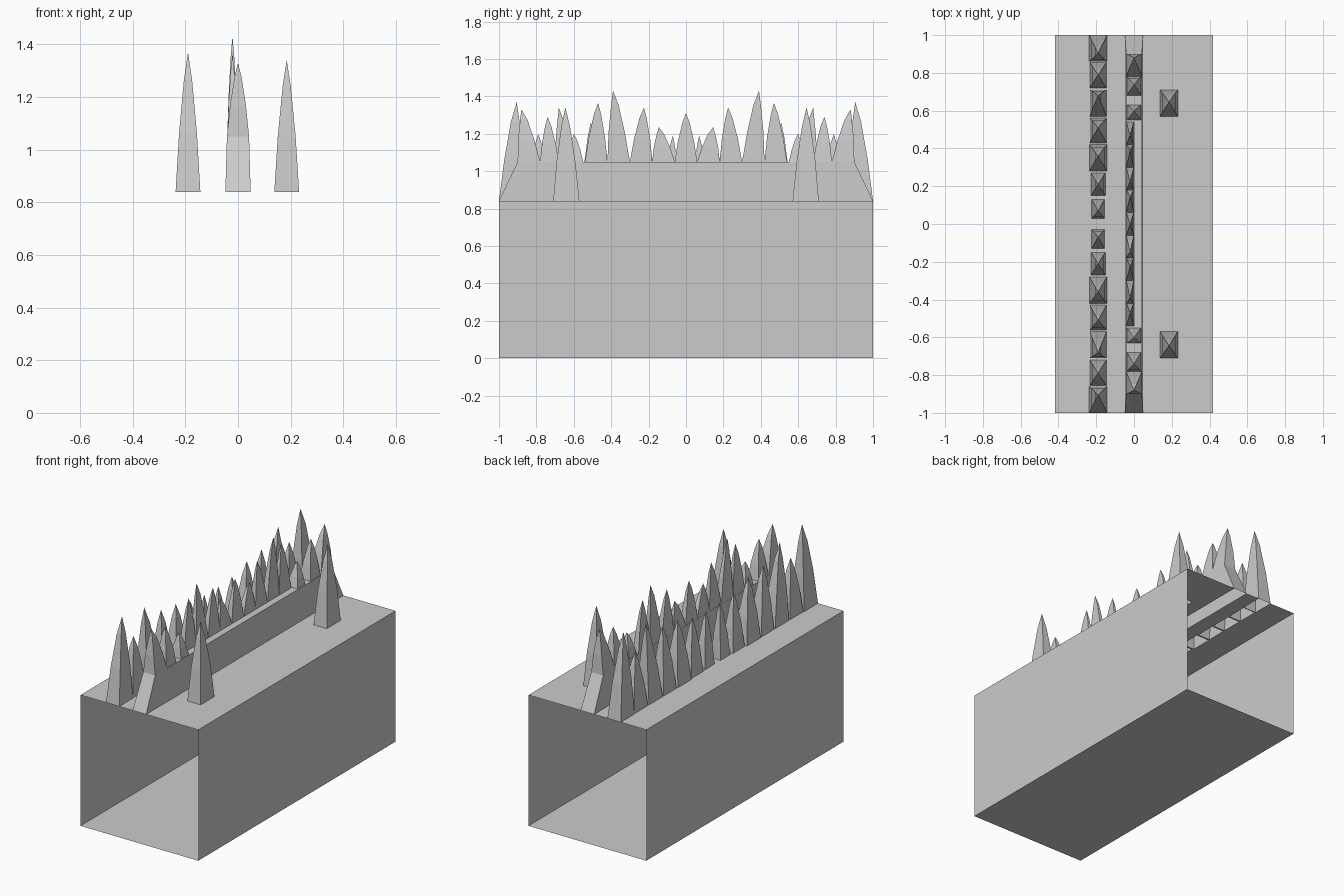
import bpy

if "Cube" in bpy.data.objects:
    bpy.data.objects.remove(bpy.data.objects["Cube"])

H = 0.84       # deck height
RIDGE = 1.05   # height of the central ridge


def make(name, verts, faces):
    mesh = bpy.data.meshes.new(name)
    mesh.from_pydata(verts, [], faces)
    mesh.update()
    ob = bpy.data.objects.new(name, mesh)
    bpy.context.collection.objects.link(ob)
    return ob


def spike(name, x, hw, y0, y1, z, tip_y, tip_z, mid=0.8):
    # Four-sided spike, open below, with a narrow shoulder ring under the tip
    cy, hy = (y0 + y1) / 2, abs(y1 - y0) / 2
    verts = []
    for t, s in ((0, 1), (0.42, 0.72), (mid, 0.33)):
        c = cy + (tip_y - cy) * t * 0.85
        zz = z + (tip_z - z) * t
        for sx, sy in ((-1, -1), (1, -1), (1, 1), (-1, 1)):
            verts.append((x + sx * hw * s, c + sy * hy * s, zz))
    verts.append((x, tip_y, tip_z))
    faces = []
    for r in (0, 4):
        for i in range(4):
            j = (i + 1) % 4
            faces.append((r + i, r + j, r + 4 + j, r + 4 + i))
    faces += [(8 + i, 8 + (i + 1) % 4, 12) for i in range(4)]
    return make(name, verts, faces)


def both_ends(name, x, hw, y0, y1, z, tip_y, tip_z):
    # Same spike at the back and mirrored to the front
    spike(name + "_back", x, hw, y0, y1, z, tip_y, tip_z)
    spike(name + "_front", x, hw, -y1, -y0, z, -tip_y, tip_z)


# Rows as (half width, y start, y end, tip y, tip z)
left_row = [(.034, .03, .13, .07, 1.19), (.038, .15, .27, .21, 1.20),
            (.046, .28, .42, .36, 1.24), (.044, .43, .56, .51, 1.26),
            (.044, .57, .71, .68, 1.34), (.044, .72, .855, .79, 1.20),
            (.047, .86, 1.0, .905, 1.37)]
ridge_row = [(.02, .06, .18, .145, 1.235), (.02, .18, .30, .225, 1.34),
             (.02, .30, .42, .39, 1.43), (.02, .42, .54, .47, 1.365)]
wide_row = [(.036, .55, .63, .60, 1.20), (.038, .68, .78, .74, 1.29),
            (.042, .78, .90, .88, 1.33)]
LX, RX = -.19, .185

for i, (hw, a, b, ty, tz) in enumerate(left_row):
    both_ends(f"left_spike_{i}", LX, hw, a, b, H, ty, tz)
for i, (hw, a, b, ty, tz) in enumerate(ridge_row):
    both_ends(f"ridge_spike_{i}", -.021, hw, a, b, RIDGE, ty, tz)
for i, (hw, a, b, ty, tz) in enumerate(wide_row):
    both_ends(f"ridge_wide_spike_{i}", 0, hw, a, b, RIDGE, ty, tz)
spike("ridge_spike_middle", -.021, .02, -.06, .06, RIDGE, 0, 1.31)
both_ends("right_spike", RX, .047, .57, .71, H, .645, 1.34)

# Central ridge with sloping ends, open below
bot = [(-.048, -1, H), (.048, -1, H), (.048, 1, H), (-.048, 1, H)]
top = [(-.042, -.9, RIDGE), (.042, -.9, RIDGE), (.042, .9, RIDGE), (-.042, .9, RIDGE)]
make("ridge", bot + top,
     [(i, (i + 1) % 4, 4 + (i + 1) % 4, 4 + i) for i in range(4)] + [(4, 5, 6, 7)])

# Body walls and floor, open at both ends
W = .418
prof = [(-W, H), (-W, 0), (W, 0), (W, H)]
make("body_walls", [(x, y, z) for y in (-1, 1) for x, z in prof],
     [(i, 4 + i, 5 + i, 1 + i) for i in range(3)])

# Deck with openings beneath the spikes and ridge
holes = [(-.048, .048, -1, 1)]
for s in (1, -1):
    for hw, a, b, _, _ in left_row:
        holes.append((LX - hw, LX + hw, min(s * a, s * b), max(s * a, s * b)))
    holes.append((RX - .047, RX + .047, min(s * .57, s * .71), max(s * .57, s * .71)))
xs = sorted({-W, W} | {round(v, 4) for h in holes for v in h[:2]})
ys = sorted({-1, 1} | {round(v, 4) for h in holes for v in h[2:]})
n = len(ys)
faces = []
for i in range(len(xs) - 1):
    for j in range(n - 1):
        cx, cy = (xs[i] + xs[i + 1]) / 2, (ys[j] + ys[j + 1]) / 2
        if not any(a < cx < b and c < cy < d for a, b, c, d in holes):
            faces.append((i * n + j, (i + 1) * n + j, (i + 1) * n + j + 1, i * n + j + 1))
make("deck", [(x, y, H) for x in xs for y in ys], faces)
